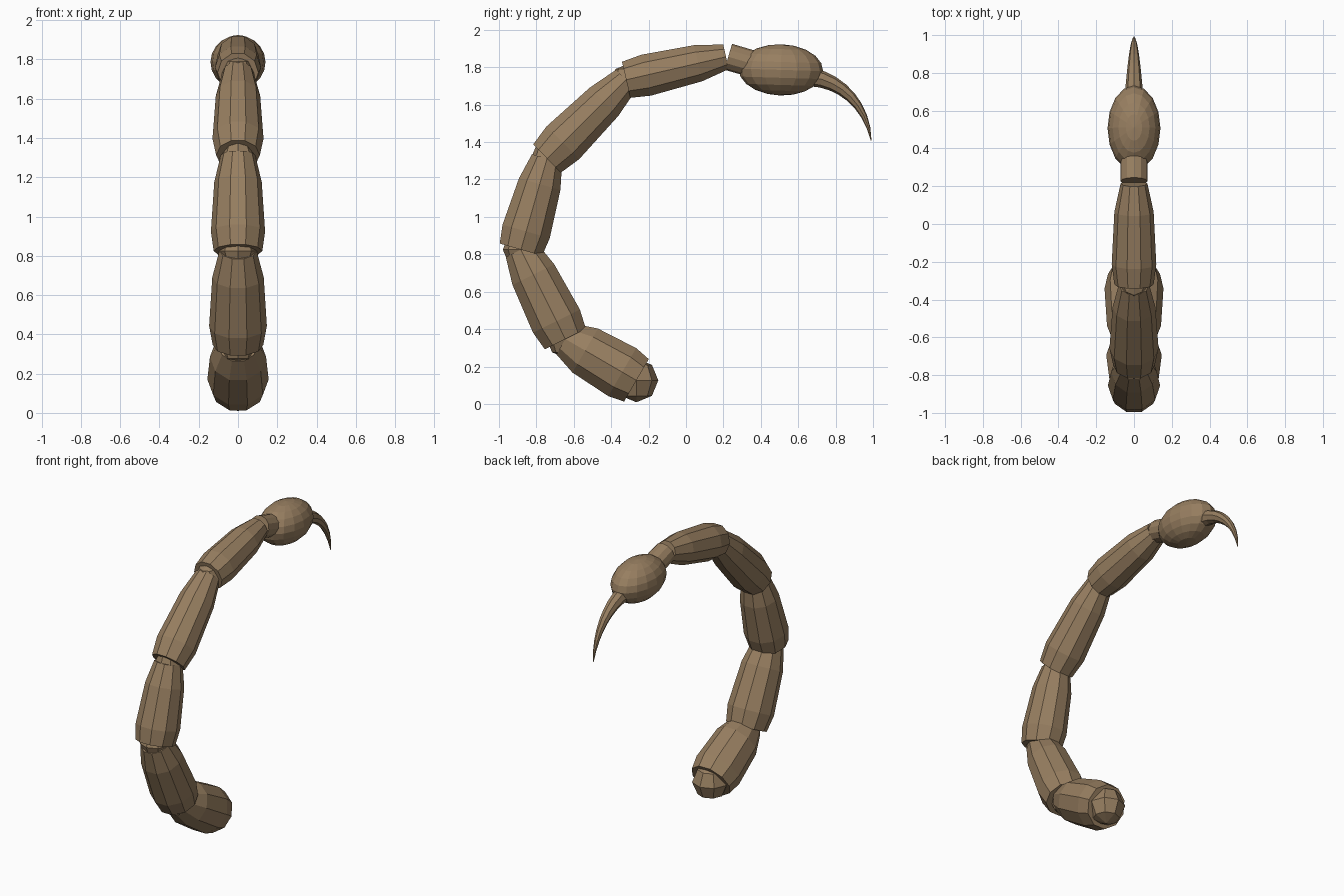
import bpy, bmesh, math
from mathutils import Vector, Matrix

if "Cube" in bpy.data.objects:
    bpy.data.objects.remove(bpy.data.objects["Cube"])

brown = bpy.data.materials.new("brown_shell")
brown.diffuse_color = (0.31, 0.21, 0.118, 1)
brown.use_nodes = True
brown.node_tree.nodes["Principled BSDF"].inputs["Base Color"].default_value = brown.diffuse_color


def finish(name, bm):
    bmesh.ops.recalc_face_normals(bm, faces=bm.faces)
    me = bpy.data.meshes.new(name)
    bm.to_mesh(me)
    bm.free()
    me.materials.append(brown)
    ob = bpy.data.objects.new(name, me)
    bpy.context.collection.objects.link(ob)
    return ob


def loft(name, stations, sides):
    """stations: (centre, direction, radius) in the x = 0 plane, skinned as capped rings"""
    bm = bmesh.new()
    rings = []
    for c, d, r in stations:
        d = d.normalized()
        x = Vector((1, 0, 0))
        p = d.cross(x)
        ring = []
        for i in range(sides):
            a = 2 * math.pi * i / sides
            ring.append(bm.verts.new(c + r * (math.cos(a) * x + math.sin(a) * p)))
        rings.append(ring)
    for a, b in zip(rings, rings[1:]):
        for i in range(sides):
            j = (i + 1) % sides
            bm.faces.new((a[i], a[j], b[j], b[i]))
    bm.faces.new(rings[0])
    bm.faces.new(rings[-1])
    return finish(name, bm)


def ball(name, c, radii, segs, rings, tilt=0):
    bm = bmesh.new()
    m = (Matrix.Translation(c) @ Matrix.Rotation(tilt, 4, 'X')
         @ Matrix.Diagonal((*radii, 1)))
    bmesh.ops.create_uvsphere(bm, u_segments=segs, v_segments=rings, radius=1, matrix=m)
    return finish(name, bm)


def pt(y, z):
    return Vector((0, y, z))


# Tail segments: joint centres and the four ring radii of each barrel
joints = [pt(-.265, .126), pt(-.645, .347), pt(-.8825, .825),
          pt(-.743, 1.312), pt(-.32, 1.733), pt(.214, 1.856)]
radii = [(.138, .156, .143, .100), (.129, .147, .131, .095),
         (.124, .138, .121, .088), (.111, .130, .113, .080),
         (.104, .118, .104, .071)]
for k, rs in enumerate(radii):
    a, b = joints[k], joints[k + 1]
    d = b - a
    loft(f"tail_segment_{k + 1}",
         [(a.lerp(b, t), d, r) for t, r in zip((0, .2, .72, 1), rs)], 10)
    # Ball joint in the mouth of each segment
    br = .117 if k == 0 else rs[0] * .78
    ball(f"joint_ball_{k + 1}", a, (br, br, br), 8, 4)

# Neck between the last segment and the bulb
n0, n1 = pt(.226, 1.856), pt(.40, 1.805)
loft("bulb_neck", [(n0, n1 - n0, .072), (n1, n1 - n0, .072)], 12)

# Venom bulb
ball("venom_bulb", pt(.507, 1.786), (.14, .226, .137), 16, 10, -.03)

# Curved stinger, tapering along a Bezier path
P = [pt(.67, 1.748), pt(.83, 1.725), pt(.965, 1.60), pt(.990, 1.408)]
stations = []
for i in range(9):
    t = i / 8
    s = 1 - t
    c = s**3 * P[0] + 3 * s * s * t * P[1] + 3 * s * t * t * P[2] + t**3 * P[3]
    d = s * s * (P[1] - P[0]) + 2 * s * t * (P[2] - P[1]) + t * t * (P[3] - P[2])
    stations.append((c, d, .002 + .048 * (1 - t) ** .85))
loft("stinger", stations, 8)
